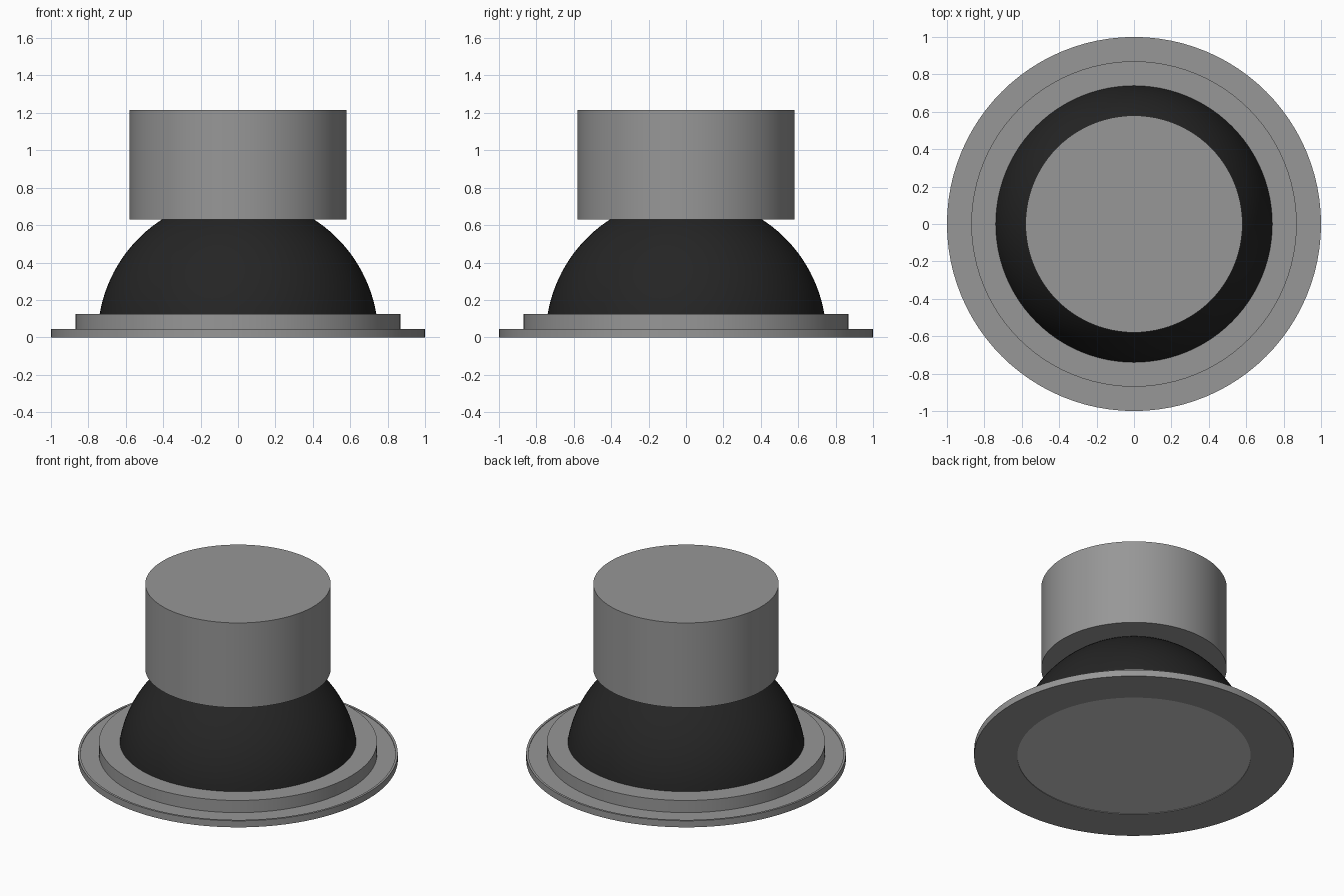
import bpy, bmesh, math

if "Cube" in bpy.data.objects:
    bpy.data.objects.remove(bpy.data.objects["Cube"])

SEG = 96

def material(name, rgb):
    m = bpy.data.materials.new(name)
    m.diffuse_color = (*rgb, 1)
    m.use_nodes = True
    m.node_tree.nodes["Principled BSDF"].inputs["Base Color"].default_value = m.diffuse_color
    return m

grey = material("metal grey", (0.31, 0.31, 0.31))
black = material("matte black", (0.018, 0.018, 0.018))
pale = material("diffuser pale grey", (0.60, 0.60, 0.60))

def lathe(name, profile, mat):
    """Spin an (r, z) profile about z; points on the axis are merged."""
    bm = bmesh.new()
    vs = [bm.verts.new((r, 0, z)) for r, z in profile]
    es = [bm.edges.new(p) for p in zip(vs, vs[1:])]
    bmesh.ops.spin(bm, geom=vs + es, cent=(0, 0, 0), axis=(0, 0, 1),
                   angle=math.tau, steps=SEG)
    bmesh.ops.remove_doubles(bm, verts=bm.verts, dist=1e-5)
    bmesh.ops.recalc_face_normals(bm, faces=bm.faces)
    me = bpy.data.meshes.new(name)
    bm.to_mesh(me)
    bm.free()
    me.materials.append(mat)
    ob = bpy.data.objects.new(name, me)
    bpy.context.collection.objects.link(ob)
    bpy.context.view_layer.objects.active = ob
    ob.select_set(True)
    bpy.ops.object.shade_smooth_by_angle(angle=math.radians(30))
    ob.select_set(False)
    return ob

# Trim ring with a thin outer lip and a raised collar, open in the middle
lathe("trim_ring", [(0.73, 0), (1, 0), (1, 0.045), (0.985, 0.045), (0.985, 0.041),
                    (0.87, 0.041), (0.87, 0.125), (0.73, 0.125), (0.73, 0)], grey)

# Flat diffuser closing the underside
lathe("diffuser", [(0, 0.004), (0.73, 0.004), (0.73, 0.012), (0, 0.012), (0, 0.004)], pale)

# Domed reflector housing
R = 0.75
a0, a1 = math.asin(0.12 / R), math.asin(0.64 / R)
dome = [(R * math.cos(a0 + (a1 - a0) * i / 16), R * math.sin(a0 + (a1 - a0) * i / 16))
        for i in range(17)]
lathe("reflector_dome", dome, black)

# Heat sink drum on top
lathe("heat_sink", [(0, 0.63), (0.58, 0.63), (0.58, 1.215), (0, 1.215)], grey)
